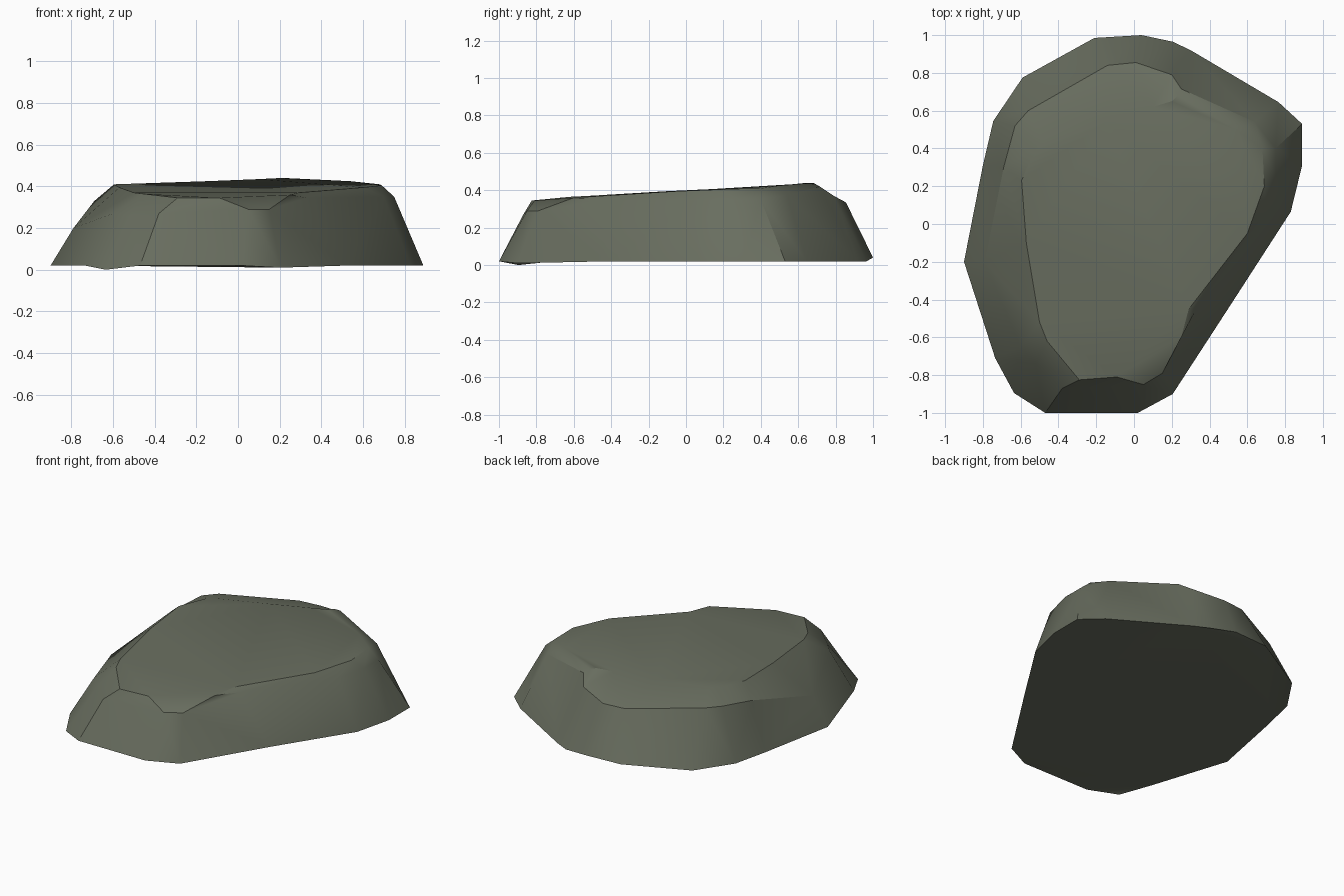
import bpy, bmesh, math

if "Cube" in bpy.data.objects:
    bpy.data.objects.remove(bpy.data.objects["Cube"])

# Outlines, counter-clockwise from the back; matching indices run up the side
base = [(.04, 1), (-.21, .985), (-.59, .775), (-.745, .545), (-.8, .31), (-.9, -.2),
        (-.735, -.71), (-.635, -.895), (-.47, -1), (.02, -1), (.205, -.9), (.52, -.415),
        (.83, .065), (.89, .31), (.89, .53), (.765, .645), (.3, .92), (.205, .965)]
base_z = {0: .04, 1: .04, 7: 0, 10: .01}
shoulder = [(.01, .855, .335), (-.14, .84, .335), (-.56, .6, .36), (-.63, .52, .36),
            (-.69, .3, .33), (-.79, -.2, .2), (-.6, -.65, .27), (-.52, -.74, .26),
            (-.38, -.87, .27), (.05, -.85, .29), (.15, -.79, .29), (.33, -.45, .345),
            (.7, .05, .35), (.75, .25, .35), (.75, .4, .35), (.64, .54, .375),
            (.25, .715, .42), (.2, .79, .37)]
plateau = [(.1, .62, .435), (-.15, .54, .425), (-.48, .44, .412), (-.52, .41, .412),
           (-.595, .23, .41), (-.57, -.1, .395), (-.5, -.52, .37), (-.46, -.62, .365),
           (-.29, -.825, .345), (-.09, -.81, .345), (.25, -.6, .36), (.29, -.45, .37),
           (.6, -.05, .395), (.69, .2, .405), (.68, .4, .41), (.54, .5, .425),
           (.23, .68, .44), (.2, .65, .44)]

# Loft the three outlines and cap both ends
bm = bmesh.new()
foot = [(x, y, base_z.get(i, .02)) for i, (x, y) in enumerate(base)]
rings = [[bm.verts.new(p) for p in ring] for ring in (foot, shoulder, plateau)]
n = len(base)
for low, high in zip(rings, rings[1:]):
    for i in range(n):
        j = (i + 1) % n
        bm.faces.new((low[i], low[j], high[j], high[i]))
bm.faces.new(rings[-1])
bm.faces.new(rings[0][::-1])
bmesh.ops.triangulate(bm, faces=bm.faces[:])
bmesh.ops.recalc_face_normals(bm, faces=bm.faces[:])

mesh = bpy.data.meshes.new("flat_rock")
bm.to_mesh(mesh)
bm.free()
rock = bpy.data.objects.new("flat_rock", mesh)
bpy.context.collection.objects.link(rock)

# Mossy grey stone
stone = bpy.data.materials.new("grey_green_stone")
stone.diffuse_color = (.14, .155, .115, 1)
stone.use_nodes = True
stone.node_tree.nodes["Principled BSDF"].inputs["Base Color"].default_value = stone.diffuse_color
mesh.materials.append(stone)

# Soft facets with crisp rims
bpy.context.view_layer.objects.active = rock
rock.select_set(True)
bpy.ops.object.shade_smooth_by_angle(angle=math.radians(30))
